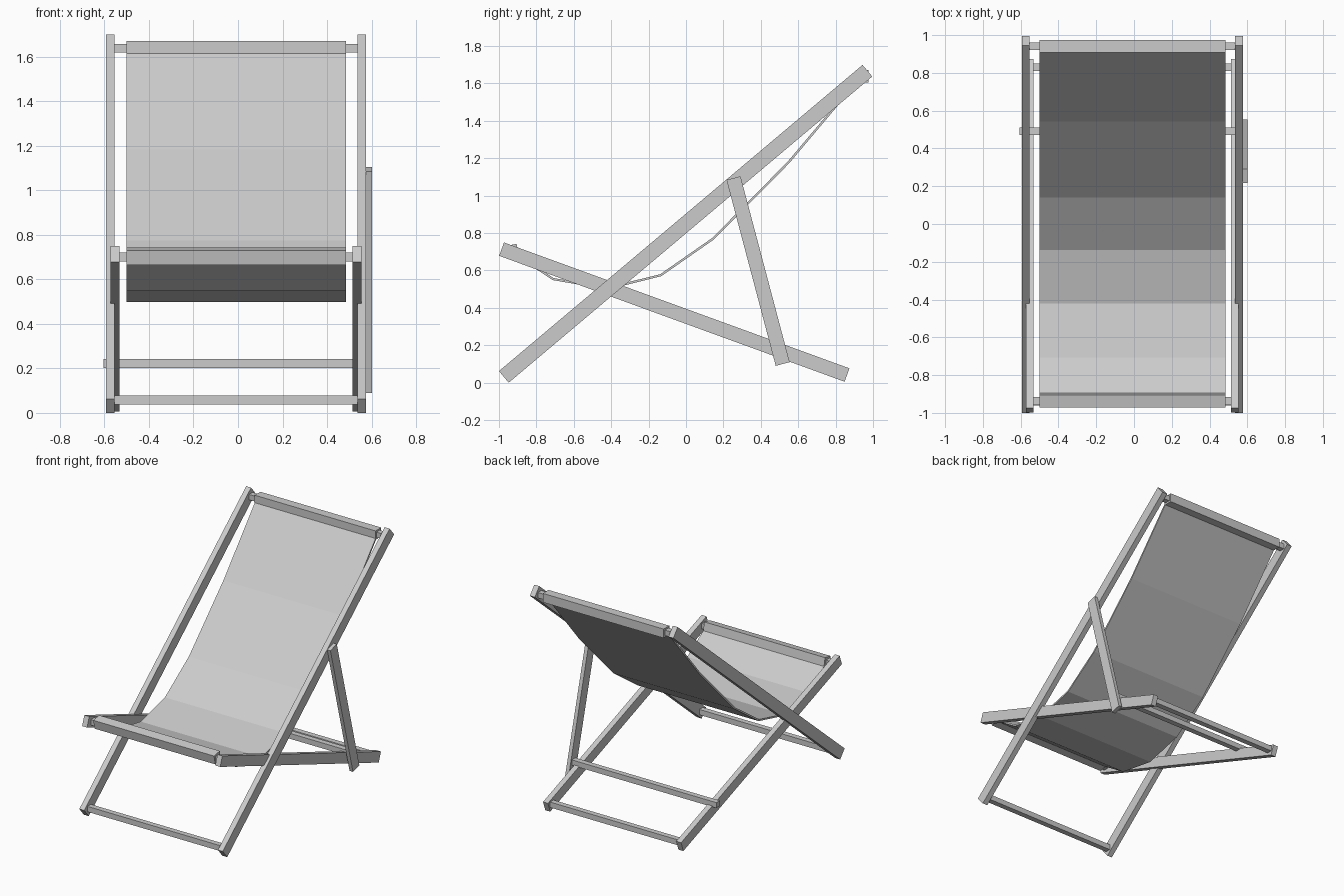
import bpy, bmesh, math
from mathutils import Matrix, Vector

if "Cube" in bpy.data.objects:
    bpy.data.objects.remove(bpy.data.objects["Cube"])

# single plain colour
grey = bpy.data.materials.new("light grey")
grey.use_nodes = True
COLOUR = (0.6, 0.6, 0.6, 1)
grey.diffuse_color = COLOUR
grey.node_tree.nodes["Principled BSDF"].inputs["Base Color"].default_value = COLOUR

MID = -0.009  # mirror plane of the frame


def finish(name, bm):
    bmesh.ops.recalc_face_normals(bm, faces=bm.faces)
    mesh = bpy.data.meshes.new(name)
    bm.to_mesh(mesh)
    bm.free()
    mesh.materials.append(grey)
    obj = bpy.data.objects.new(name, mesh)
    bpy.context.collection.objects.link(obj)
    return obj


def box(name, centre, size, tilt=0.0):
    """Box turned about the x axis."""
    bm = bmesh.new()
    place = (Matrix.Translation(centre) @ Matrix.Rotation(tilt, 4, "X")
             @ Matrix.Diagonal((*size, 1)))
    bmesh.ops.create_cube(bm, size=1, matrix=place)
    return finish(name, bm)


def beam(name, x, start, end, width, depth):
    """Straight timber between two (y, z) end centres."""
    a, b = Vector(start), Vector(end)
    run = b - a
    mid = (a + b) / 2
    return box(name, (x, mid.x, mid.y), (width, run.length, depth),
               math.atan2(run.y, run.x))


def crossbar(name, y, z, left, right, thick=0.04):
    return box(name, ((left + right) / 2, y, z), (right - left, thick, thick))


# side rails of both crossing frames
for side, s in (("left", 1), ("right", -1)):
    beam(f"{side}_back_rail", MID + s * 0.565,
         (-0.974, 0.031), (0.97, 1.668), 0.04, 0.081)
    beam(f"{side}_seat_rail", MID + s * 0.543,
         (-0.986, 0.714), (0.861, 0.041), 0.04, 0.076)

# single prop strut on the left side
beam("prop_strut", 0.588, (0.254, 1.094), (0.517, 0.1), 0.028, 0.077)

# crossbars
crossbar("top_bar", 0.94, 1.638, -0.56, 0.54)
crossbar("seat_front_bar", -0.935, 0.70, -0.56, 0.54)
crossbar("front_foot_bar", -0.942, 0.057, -0.56, 0.54)
crossbar("rear_foot_bar", 0.83, 0.057, -0.55, 0.53)
crossbar("prop_bar", 0.49, 0.222, -0.605, 0.6)

# fabric sleeves around the two end bars
LEFT, RIGHT = -0.5, 0.485
WIDE = RIGHT - LEFT
CLOTH_X = (LEFT + RIGHT) / 2
box("top_sleeve", (CLOTH_X, 0.942, 1.638), (WIDE, 0.066, 0.066))
box("seat_sleeve", (CLOTH_X, -0.932, 0.703), (WIDE, 0.067, 0.067), math.radians(11))

# hanging fabric: a sagging strip with a little thickness
sag = [(0.925, 1.625), (0.548, 1.178), (0.145, 0.77), (-0.135, 0.575),
       (-0.42, 0.504), (-0.71, 0.554), (-0.905, 0.682)]
bm = bmesh.new()
rows = [[bm.verts.new((x, y, z)) for x in (LEFT, RIGHT)] for y, z in sag]
for (a, b), (c, d) in zip(rows, rows[1:]):
    bm.faces.new((a, b, d, c))
fabric = finish("fabric_sling", bm)
solid = fabric.modifiers.new("thickness", "SOLIDIFY")
solid.thickness = 0.012
solid.offset = 0
